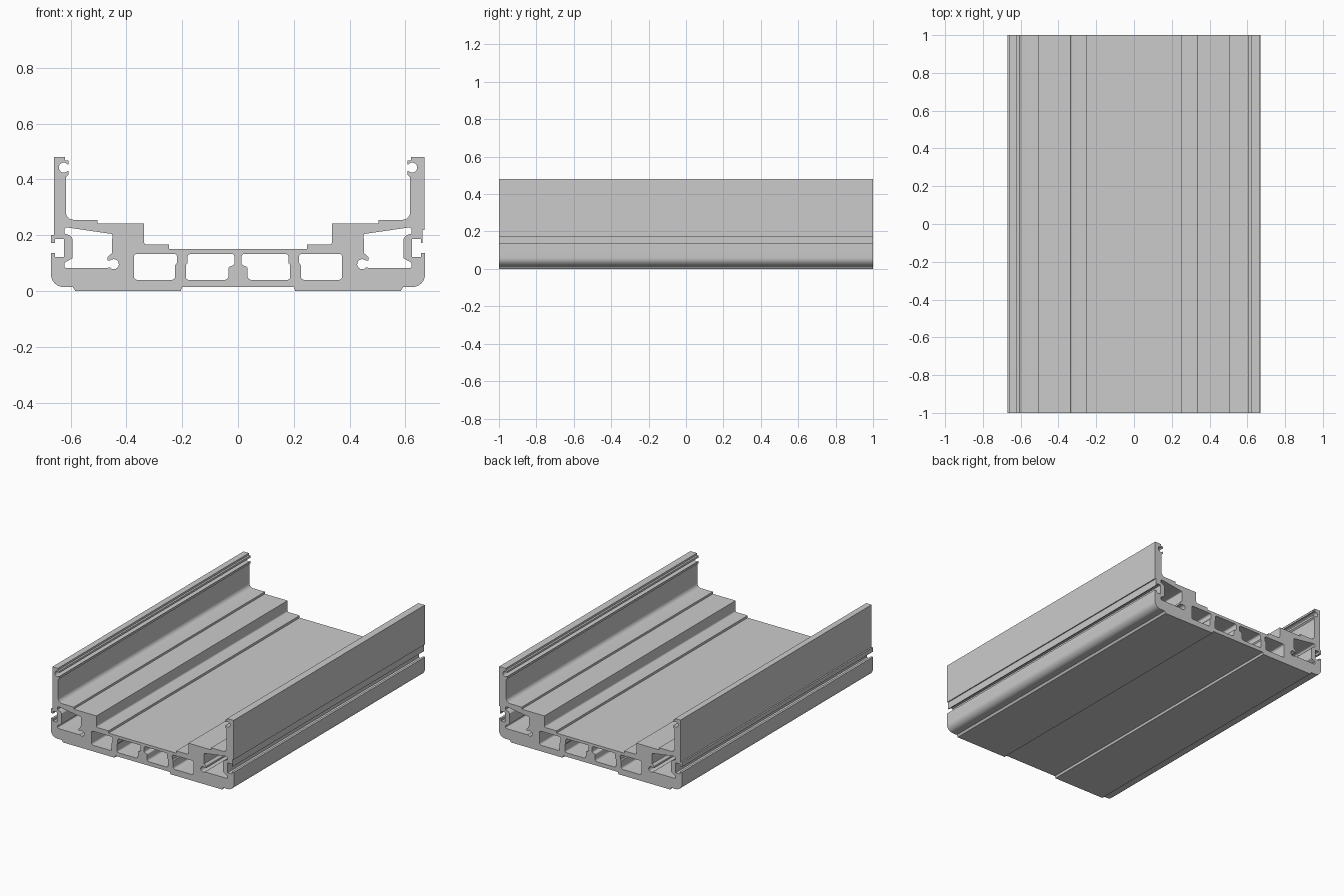
import bpy, bmesh
from math import cos, sin, radians
from mathutils import Vector

if "Cube" in bpy.data.objects:
    bpy.data.objects.remove(bpy.data.objects["Cube"])


def arc(cx, cz, r, a0, a1, n=18):
    return [(cx + r * cos(radians(a0 + (a1 - a0) * i / n)),
             cz + r * sin(radians(a0 + (a1 - a0) * i / n))) for i in range(n + 1)]


def rounded(points, n=6):
    """Replace each (x, z, radius) corner with a small curve."""
    out = []
    for i, p in enumerate(points):
        if len(p) == 2:
            out.append(p)
            continue
        c = Vector(p[:2])
        u = (Vector(points[i - 1][:2]) - c).normalized()
        v = (Vector(points[(i + 1) % len(points)][:2]) - c).normalized()
        half = u.angle(v) / 2
        t = p[2] / (sin(half) / cos(half))
        centre = c + (u + v).normalized() * (p[2] / sin(half))
        a, b = c + u * t - centre, c + v * t - centre
        for k in range(n + 1):
            d = a.lerp(b, k / n).normalized() * p[2]
            out.append(tuple(centre + d))
    return out


def mirror(points):
    return [(-x, z) for x, z in reversed(points)]


def half_outline(side_step):
    """Left half of the outer contour, from underside to channel floor."""
    foot = [(-0.2, 0.014), (-0.205, 0), (-0.583, 0), (-0.592, 0.014), (-0.67, 0.014, 0.045)]
    t_slot = [(-0.67, 0.137), (-0.655, 0.137), (-0.655, 0.122), (-0.624, 0.122),
              (-0.624, 0.187), (-0.655, 0.187), (-0.655, 0.172)]
    wall = [(-0.62, 0.48), (-0.62, 0.467), (-0.607, 0.467), (-0.607, 0.454)]
    screw_groove = arc(-0.624, 0.442, 0.018, 40, 320)
    steps = [(-0.607, 0.43), (-0.607, 0.416), (-0.617, 0.408), (-0.617, 0.255, 0.028),
             (-0.503, 0.255), (-0.503, 0.241), (-0.337, 0.241), (-0.337, 0.166, 0.01),
             (-0.248, 0.166), (-0.248, 0.151)]
    return rounded(foot + t_slot + side_step + wall + screw_groove + steps)


# Outer contour: the two sides differ in the step above the slot
left = half_outline([(-0.67, 0.172), (-0.67, 0.2), (-0.66, 0.2), (-0.66, 0.48)])
right = half_outline([(-0.661, 0.172), (-0.661, 0.219), (-0.668, 0.219), (-0.668, 0.48)])
outer = left + mirror(right)

# Hollow chambers on the left, mirrored to the right
outer_box = rounded([(-0.373, 0.133, 0.012), (-0.218, 0.133, 0.01), (-0.219, 0.1),
                     (-0.225, 0.092), (-0.225, 0.04, 0.012), (-0.373, 0.04, 0.012)])
inner_box = rounded([(-0.181, 0.133, 0.012), (-0.013, 0.133, 0.01), (-0.013, 0.094, 0.008),
                     (-0.034, 0.086, 0.006), (-0.034, 0.04, 0.014), (-0.187, 0.04, 0.01),
                     (-0.187, 0.092), (-0.181, 0.1)])
side_chamber = rounded([(-0.622, 0.229, 0.01), (-0.45, 0.204, 0.006), (-0.452, 0.135),
                        (-0.467, 0.122), (-0.467, 0.11)]
                       + arc(-0.445, 0.096, 0.018, 130, -140)
                       + [(-0.467, 0.083), (-0.622, 0.083, 0.006), (-0.622, 0.101),
                          (-0.592, 0.118, 0.006), (-0.592, 0.187, 0.006), (-0.604, 0.2),
                          (-0.622, 0.206)])
holes = [outer_box, inner_box, side_chamber]

# Extrude the section along y
curve = bpy.data.curves.new("channel_section", 'CURVE')
curve.dimensions = '2D'
curve.fill_mode = 'BOTH'
curve.extrude = 1.0
for loop in [outer] + holes + [mirror(h) for h in holes]:
    spline = curve.splines.new('POLY')
    spline.points.add(len(loop) - 1)
    for p, (x, z) in zip(spline.points, loop):
        p.co = (x, z, 0, 1)
    spline.use_cyclic_u = True

channel = bpy.data.objects.new("extruded_channel", curve)
bpy.context.collection.objects.link(channel)
channel.rotation_euler.x = radians(90)
bpy.context.view_layer.objects.active = channel
channel.select_set(True)
bpy.ops.object.convert(target='MESH')
bpy.ops.object.transform_apply(location=False, rotation=True, scale=False)

# Weld the caps to the walls and make normals point outward
channel = bpy.context.object
bm = bmesh.new()
bm.from_mesh(channel.data)
bmesh.ops.remove_doubles(bm, verts=bm.verts, dist=0.0001)
bmesh.ops.recalc_face_normals(bm, faces=bm.faces)
bm.to_mesh(channel.data)
bm.free()
bpy.ops.object.shade_smooth_by_angle(angle=radians(30))
